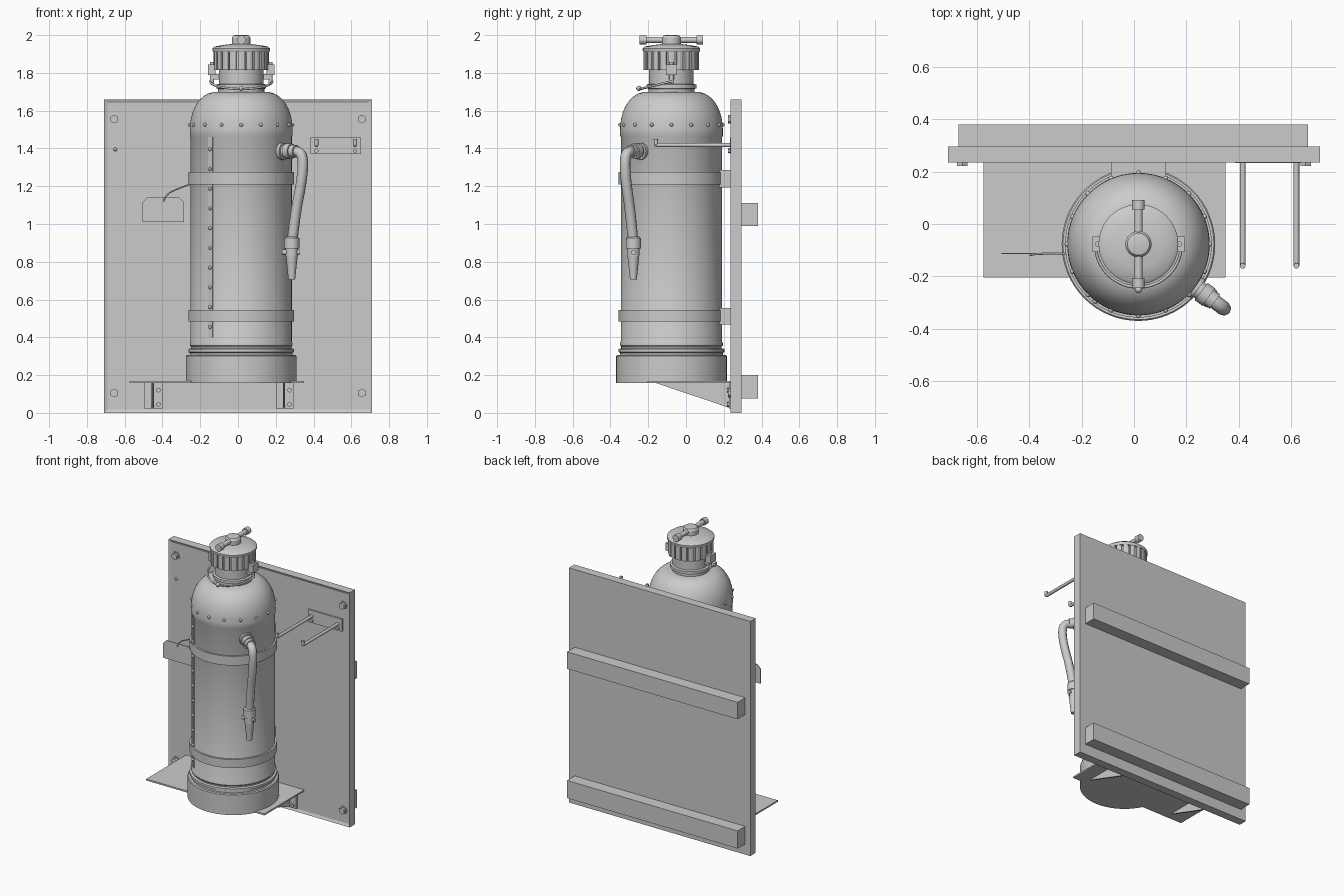
import bpy, bmesh, math
from mathutils import Vector, Matrix

if "Cube" in bpy.data.objects:
    bpy.data.objects.remove(bpy.data.objects["Cube"])

grey = bpy.data.materials.new("grey metal")
grey.diffuse_color = (0.6, 0.6, 0.6, 1)
grey.use_nodes = True
grey.node_tree.nodes["Principled BSDF"].inputs["Base Color"].default_value = grey.diffuse_color
CX, CY = 0.017, -0.077          # bottle axis


def finish(name, bm, smooth=True):
    bmesh.ops.recalc_face_normals(bm, faces=bm.faces[:])
    me = bpy.data.meshes.new(name)
    bm.to_mesh(me)
    bm.free()
    me.materials.append(grey)
    ob = bpy.data.objects.new(name, me)
    bpy.context.collection.objects.link(ob)
    if smooth:
        bpy.ops.object.select_all(action='DESELECT')
        ob.select_set(True)
        bpy.context.view_layer.objects.active = ob
        bpy.ops.object.shade_smooth_by_angle(angle=math.radians(32))
    return ob


def add_box(bm, x0, x1, y0, y1, z0, z1):
    m = Matrix.Translation(((x0 + x1) / 2, (y0 + y1) / 2, (z0 + z1) / 2))
    m = m @ Matrix.Diagonal((x1 - x0, y1 - y0, z1 - z0, 1))
    return bmesh.ops.create_cube(bm, size=1, matrix=m)


def box(name, *dims):
    bm = bmesh.new()
    add_box(bm, *dims)
    return finish(name, bm, False)


def add_cyl(bm, a, b, r0, r1=None, seg=20):
    a, b = Vector(a), Vector(b)
    d = b - a
    m = Matrix.Translation((a + b) / 2) @ d.to_track_quat('Z', 'Y').to_matrix().to_4x4()
    bmesh.ops.create_cone(bm, cap_ends=True, segments=seg, radius1=r0,
                          radius2=r0 if r1 is None else r1, depth=d.length, matrix=m)


def cyl(name, a, b, r0, r1=None, seg=20):
    bm = bmesh.new()
    add_cyl(bm, a, b, r0, r1, seg)
    return finish(name, bm)


def lathe(name, prof, closed=False, seg=64):
    bm = bmesh.new()
    vs = [bm.verts.new((CX + r, CY, z)) for r, z in prof]
    es = [bm.edges.new(p) for p in zip(vs, vs[1:])]
    if closed:
        es.append(bm.edges.new((vs[-1], vs[0])))
    bmesh.ops.spin(bm, geom=vs + es, cent=(CX, CY, 0), axis=(0, 0, 1),
                   angle=2 * math.pi, steps=seg)
    bmesh.ops.remove_doubles(bm, verts=bm.verts[:], dist=1e-5)
    return finish(name, bm)


def prism(name, pts, offset):
    bm = bmesh.new()
    f = bm.faces.new([bm.verts.new(p) for p in pts])
    g = bmesh.ops.extrude_face_region(bm, geom=[f])
    bmesh.ops.translate(bm, vec=offset, verts=[v for v in g['geom'] if isinstance(v, bmesh.types.BMVert)])
    return finish(name, bm, False)


def tube(name, pts, r, res=2):
    cu = bpy.data.curves.new(name, 'CURVE')
    cu.dimensions = '3D'
    cu.bevel_depth, cu.bevel_resolution, cu.resolution_u = r, res, 8
    cu.use_fill_caps = True
    cu.materials.append(grey)
    sp = cu.splines.new('NURBS')
    sp.points.add(len(pts) - 1)
    for p, c in zip(sp.points, pts):
        p.co = (*c, 1)
    sp.order_u, sp.use_endpoint_u, sp.use_smooth = 3, True, True
    ob = bpy.data.objects.new(name, cu)
    bpy.context.collection.objects.link(ob)


def rivets(name, pts, r):
    bm = bmesh.new()
    for p in pts:
        bmesh.ops.create_uvsphere(bm, u_segments=10, v_segments=6, radius=r, matrix=Matrix.Translation(p))
    finish(name, bm)


def around(r, ang, z):
    return (CX + r * math.cos(ang), CY + r * math.sin(ang), z)


# Back board with recessed front panel, and rear battens
bm = bmesh.new()
add_box(bm, -0.71, 0.71, 0.235, 0.295, 0, 1.66)
bm.normal_update()
front = [f for f in bm.faces if f.normal.y < -0.9]
bmesh.ops.inset_region(bm, faces=front, thickness=0.026, depth=-0.008)
finish("back_board", bm, False)
for z0, z1, n in ((0.99, 1.11, "upper"), (0.075, 0.2, "lower")):
    box(n + "_batten", -0.67, 0.665, 0.295, 0.38, z0, z1)
bm = bmesh.new()
for x in (-0.655, 0.655):
    for z in (0.105, 1.555):
        add_cyl(bm, (x, 0.245, z), (x, 0.238, z), 0.028, seg=24)
        add_cyl(bm, (x, 0.24, z), (x, 0.222, z), 0.023, seg=6)
finish("board_bolts", bm, False)
rivets("board_peg", [(-0.65, 0.237, 1.395)], 0.01)

# Shelf with triangular brackets
box("shelf", -0.575, 0.35, -0.205, 0.24, 0.157, 0.168)
for x in (-0.452, 0.243):
    prism("shelf_gusset", [(x - 0.006, -0.16, 0.158), (x - 0.006, 0.235, 0.158), (x - 0.006, 0.235, 0.025)],
          (0.012, 0, 0))
    box("bracket_flange", x - 0.043, x + 0.052, 0.228, 0.245, 0.022, 0.16)
    for z in (0.045, 0.12):
        cyl("bracket_bolt", (x + 0.03, 0.235, z), (x + 0.03, 0.216, z), 0.013, seg=6)

# Bottle: foot, body and shoulder in one turned profile
dome = [(0.125 + 0.147 * math.cos(a) ** 0.9, 1.5 + 0.2 * math.sin(a))
        for a in [math.radians(i * 9) for i in range(10)]]
lathe("bottle_body", [(0, 0.158), (0.293, 0.158), (0.293, 0.3), (0.288, 0.306), (0.272, 0.306),
                      (0.272, 0.318), (0.28, 0.322), (0.28, 0.338), (0.266, 0.342), (0.266, 0.35),
                      (0.272, 0.358), (0.272, 0.37), (0.268, 0.378), (0.268, 1.46), (0.272, 1.468)]
      + dome + [(0, 1.70)])
lathe("bottle_neck", [(0, 1.68), (0.122, 1.68), (0.122, 1.715), (0.132, 1.718), (0.132, 1.738),
                      (0.118, 1.742), (0.118, 1.83), (0, 1.83)])
for z0, z1, n in ((1.21, 1.275, "upper"), (0.485, 0.545, "lower")):
    lathe(n + "_strap", [(0.265, z0), (0.28, z0), (0.28, z1), (0.265, z1)], True)
    box(n + "_strap_block", CX - 0.105, CX + 0.105, 0.175, 0.245, z0 - 0.018, z1 + 0.01)
rivets("shoulder_rivets", [around(0.272, math.radians(22.5 * i + 90), 1.525) for i in range(16)], 0.01)

# Riveted seam on the front left of the body
ang = math.acos(-0.162 / 0.268)
m = Matrix.Translation(around(0.268, -ang, 0.93)) @ Matrix.Rotation(-ang, 4, 'Z')
bm = bmesh.new()
bmesh.ops.create_cube(bm, size=1, matrix=m @ Matrix.Diagonal((0.008, 0.03, 1.06, 1)))
finish("seam_strip", bm, False)
rivets("seam_rivets", [around(0.273, -ang, 0.455 + 0.1045 * i) for i in range(10)], 0.01)

# Grooved cap
N = 20
ring = []
for i in range(N):
    for t, r in ((-0.38, 0.145), (0, 0.147), (0.38, 0.145), (0.4, 0.128), (0.6, 0.128)):
        ring.append(around(r, (i + t) * 2 * math.pi / N, 1.815))
prism("grooved_cap", ring, (0, 0, 0.105))
lathe("cap_top", [(0, 1.91), (0.148, 1.91), (0.152, 1.918), (0.152, 1.93), (0.14, 1.94),
                  (0.09, 1.948), (0.05, 1.953), (0.05, 1.985), (0.042, 1.997), (0.03, 2.0), (0, 2.0)])
bm = bmesh.new()
add_cyl(bm, (CX, -0.23, 1.975), (CX, 0.08, 1.975), 0.016)
for y in (-0.245, 0.055):
    add_cyl(bm, (CX, y, 1.975), (CX, y + 0.036, 1.975), 0.024)
finish("cap_handle", bm)

# Side lugs on the neck and the loop of wire hung from them
for s in (-1, 1):
    x = CX + s * 0.155
    box("neck_lug", x - 0.02, x + 0.02, CY - 0.03, CY + 0.03, 1.79, 1.845)
    box("lug_arm", min(CX + s * 0.11, x), max(CX + s * 0.11, x), CY - 0.015, CY + 0.015, 1.765, 1.795)
    cyl("lug_pin", (x, CY, 1.745), (x, CY, 1.858), 0.011, seg=12)
tube("wire_loop", [around(0.165, math.pi + math.pi * i / 16, 1.755 - 0.04 * math.sin(math.pi * i / 16))
                   for i in range(17)], 0.006)
rivets("wire_loop_bead", [(CX, -0.25, 1.718)], 0.014)

# Hose outlet, hose and nozzle, on a vertical plane leaving the axis at A
A = math.radians(-37)
bm = bmesh.new()
for r0, r1, rad in ((0.24, 0.285, 0.045), (0.285, 0.3, 0.034), (0.3, 0.335, 0.041), (0.335, 0.365, 0.033)):
    add_cyl(bm, around(r0, A, 1.385), around(r1, A, 1.385), rad)
finish("hose_outlet", bm)
tube("hose", [around(r, A, z) for r, z in ((0.34, 1.385), (0.375, 1.385), (0.405, 1.365), (0.41, 1.30),
                                           (0.395, 1.2), (0.36, 1.06), (0.34, 0.92))], 0.028)
bm = bmesh.new()
for z0, z1, r0, r1 in ((0.935, 0.925, 0.03, 0.038), (0.925, 0.87, 0.04, 0.04), (0.87, 0.83, 0.032, 0.032),
                       (0.83, 0.705, 0.031, 0.018)):
    add_cyl(bm, around(0.335, A, z0), around(0.335, A, z1), r0, r1)
p = Vector(around(0.335, A, 0.85))
add_cyl(bm, p - Vector((0.052, 0, 0)), p + Vector((0.042, 0, 0)), 0.014, seg=12)
finish("nozzle", bm)

# Hose hooks on a wall plate
box("hook_plate", 0.385, 0.65, 0.232, 0.245, 1.37, 1.458)
for x in (0.415, 0.62):
    tube("hook_rod", [(x, 0.24, 1.418), (x, 0.0, 1.418), (x, -0.13, 1.418), (x, -0.157, 1.418),
                      (x, -0.159, 1.425), (x, -0.16, 1.45)], 0.011)
    cyl("hook_bolt", (x, 0.24, 1.388), (x, 0.222, 1.388), 0.012, seg=6)

# Tag hung from the upper strap
prism("tag", [(x, -0.115, z) for x, z in ((-0.505, 1.01), (-0.285, 1.01), (-0.285, 1.115), (-0.31, 1.14),
                                          (-0.48, 1.14), (-0.505, 1.115))], (0, 0.005, 0))
tube("tag_wire", [(-0.395, -0.118, 1.12), (-0.385, -0.115, 1.15), (-0.34, -0.113, 1.18),
                  (-0.255, -0.112, 1.21)], 0.004)
